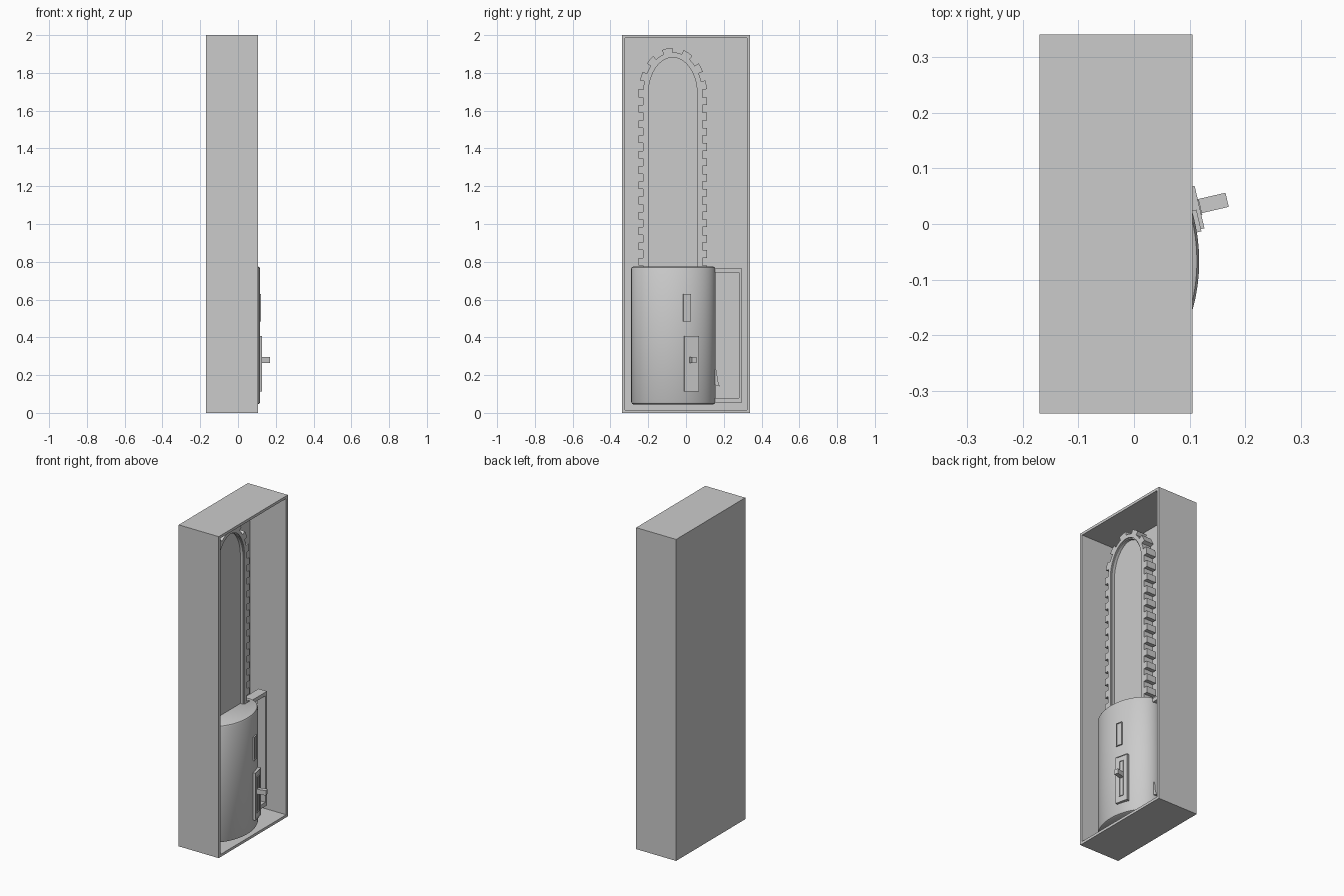
import bpy, bmesh, math
from mathutils import Matrix, Vector

if "Cube" in bpy.data.objects:
    bpy.data.objects.remove(bpy.data.objects["Cube"])

XC, YC = -0.033, -0.067      # middle of the saw inside the case


def finish(bm, name, smooth=False):
    bmesh.ops.recalc_face_normals(bm, faces=bm.faces)
    me = bpy.data.meshes.new(name)
    bm.to_mesh(me)
    bm.free()
    ob = bpy.data.objects.new(name, me)
    bpy.context.collection.objects.link(ob)
    if smooth:
        bpy.context.view_layer.objects.active = ob
        ob.select_set(True)
        bpy.ops.object.shade_smooth_by_angle(angle=math.radians(35))
        ob.select_set(False)
    return ob


def block(name, center, size, turn=0, rim=0, recess=0):
    """Box turned about z; a rim and recess sink a pocket into its +x face."""
    bm = bmesh.new()
    bmesh.ops.create_cube(bm, size=1, matrix=Matrix.Diagonal((*size, 1)))
    if rim:
        face = max(bm.faces, key=lambda f: f.calc_center_median().x)
        bmesh.ops.inset_region(bm, faces=[face], thickness=rim)
        res = bmesh.ops.extrude_discrete_faces(bm, faces=[face])
        bmesh.ops.translate(bm, verts=res['faces'][0].verts, vec=(-recess, 0, 0))
    bm.transform(Matrix.Translation(center) @ Matrix.Rotation(turn, 4, 'Z'))
    return finish(bm, name)


def span(name, x, y, z):
    pts = (x, y, z)
    return block(name, [(a + b) / 2 for a, b in pts], [b - a for a, b in pts])


def prism(name, outline, x0, x1):
    """Extrude a (y, z) outline along x."""
    bm = bmesh.new()
    face = bm.faces.new([bm.verts.new((x0, y, z)) for y, z in outline])
    res = bmesh.ops.extrude_face_region(bm, geom=[face])
    verts = [g for g in res['geom'] if isinstance(g, bmesh.types.BMVert)]
    bmesh.ops.translate(bm, verts=verts, vec=(x1 - x0, 0, 0))
    return finish(bm, name, True)


# Open display case
block("case", (-0.0325, 0, 1), (0.275, 0.68, 2), rim=0.023, recess=0.248)

# Rounded motor housing: oval section with softened top and bottom edges
bm = bmesh.new()
rings = []
for z, inset in ((0.045, 0.012), (0.049, 0.004), (0.057, 0),
                 (0.763, 0), (0.771, 0.004), (0.775, 0.012)):
    ring = []
    for i in range(64):
        a = math.tau * i / 64
        depth = 0.15 if math.sin(a) > 0 else 0.106
        ring.append(bm.verts.new((XC + (depth - inset) * math.sin(a),
                                  YC + (0.223 - inset) * math.cos(a), z)))
    rings.append(ring)
for lo, hi in zip(rings, rings[1:]):
    for i in range(64):
        j = (i + 1) % 64
        bm.faces.new((lo[i], lo[j], hi[j], hi[i]))
bm.faces.new(rings[0])
bm.faces.new(rings[-1])
finish(bm, "motor_housing", True)

# Centre line shared by guide bar and chain: straight sides, oval nose
Z0, ZS, HALF, NOSE = 0.70, 1.69, 0.135, 0.197
path = [Vector((HALF, Z0 + (ZS - Z0) * i / 200)) for i in range(200)]
path += [Vector((HALF * math.cos(a), ZS + NOSE * math.sin(a)))
         for a in (math.pi * i / 200 for i in range(201))]
path += [Vector((-p.x, p.y)) for p in reversed(path[:200])]
dist = [0]
for p, q in zip(path, path[1:]):
    dist.append(dist[-1] + (q - p).length)


def sample(s):
    """Point and outward normal at a given length along the path."""
    k = next((i for i in range(1, len(dist) - 1) if dist[i] >= s), len(dist) - 1)
    p, q = path[k - 1], path[k]
    t = (q - p).normalized()
    return p + t * (s - dist[k - 1]), Vector((t.y, -t.x))


def place(p):
    return (YC - 0.003 + p.x, p.y)


# Guide bar, set back between the chain faces
prism("guide_bar", [place(p) for p in path[::5]], XC - 0.008, XC + 0.008)

# Toothed chain: a band stepping out to a square tooth every half pitch
count = round(dist[-1] / 0.08)
half = dist[-1] / (2 * count)
outer = []
for i in range(2 * count):
    off = 0.046 if i % 2 else 0.022
    for f in (0, 0.5, 1):
        p, n = sample((i + f) * half)
        outer.append(p + n * off)
inner = [sample(dist[-1] * i / 240)[0] for i in range(241)]
prism("saw_chain", [place(p) for p in outer + inner[::-1]], XC - 0.033, XC + 0.033)

# Thin lip along the inside of the chain
lip_in = []
for i in range(241):
    p, n = sample(dist[-1] * i / 240)
    lip_in.append(p - n * 0.006)
prism("bar_edge_lip", [place(p) for p in inner + lip_in[::-1]], XC - 0.026, XC + 0.026)

# Rear handle frame
HX = (XC - 0.033, XC + 0.025)
span("handle_grip", HX, (0.280, 0.297), (0.055, 0.765))
span("handle_top", HX, (0.10, 0.280), (0.742, 0.765))
span("handle_bottom", HX, (0.10, 0.280), (0.055, 0.080))

# Trigger
prism("trigger", [(0.14, 0.235), (0.160, 0.228), (0.165, 0.205), (0.166, 0.18),
                  (0.172, 0.158), (0.180, 0.140), (0.165, 0.145), (0.14, 0.15)],
      XC - 0.015, XC + 0.02)

# Control plate, lever and indicator window on the housing
TILT = math.radians(13)
block("lever_plate", (0.103, 0.027, 0.26), (0.03, 0.078, 0.295), TILT, 0.006, 0.003)
block("lever_slot", (0.105, 0.0265, 0.262), (0.03, 0.028, 0.225), TILT, 0.005, 0.006)
block("lever", (0.135, 0.036, 0.28), (0.066, 0.026, 0.03), TILT)
block("indicator_window", (0.102, 0.003, 0.557), (0.03, 0.04, 0.145), TILT, 0.005, 0.005)
